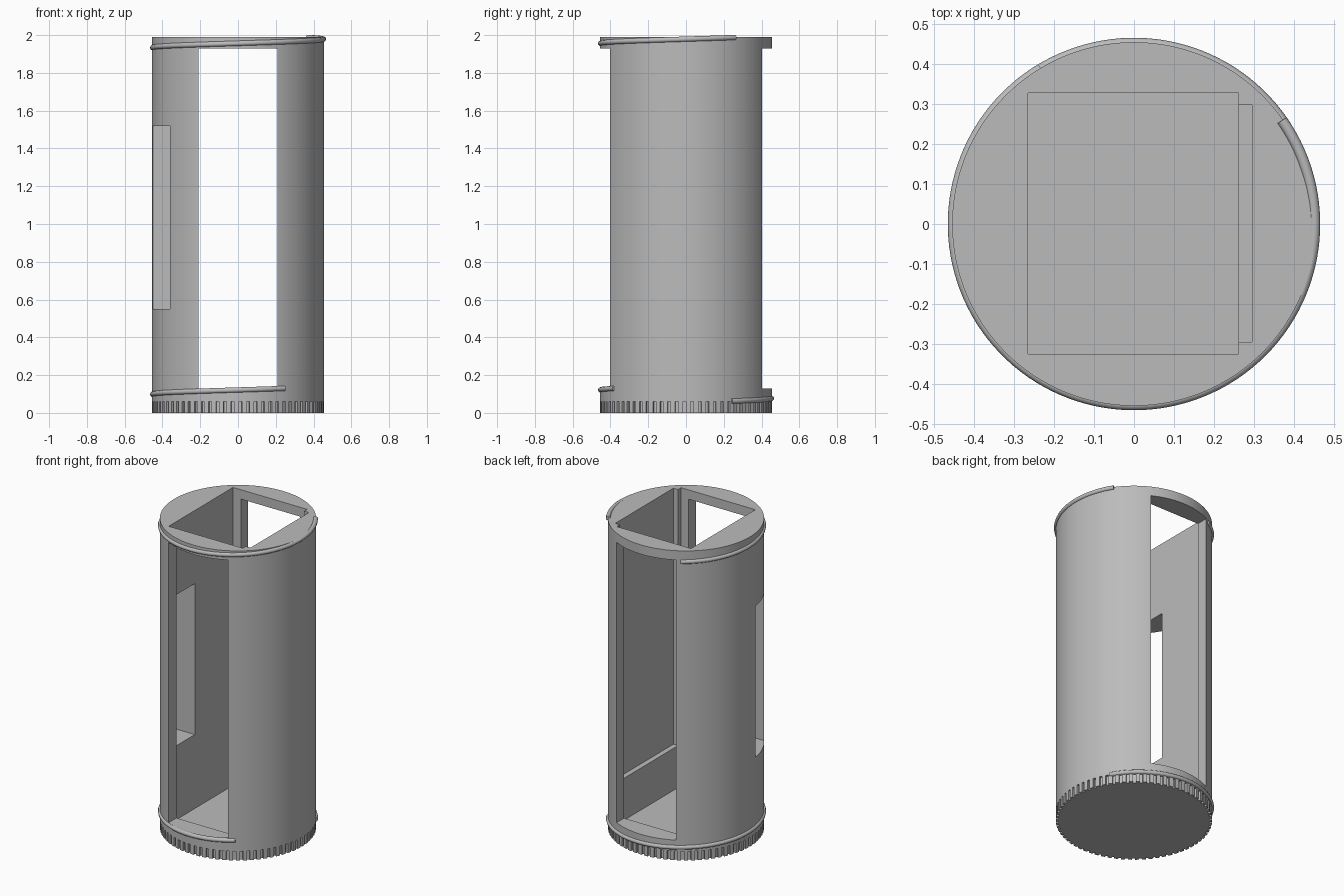
import bpy, bmesh
from math import sin, cos, radians, pi

R = 0.455        # body radius
TEETH = 70       # grip teeth round the base
RIM = 0.06       # height of the toothed base
TOP = 1.99

if "Cube" in bpy.data.objects:
    bpy.data.objects.remove(bpy.data.objects["Cube"], do_unlink=True)

grey = bpy.data.materials.new("plain_grey")
grey.use_nodes = True
grey.diffuse_color = (0.5, 0.5, 0.5, 1)
bsdf = next(n for n in grey.node_tree.nodes if n.type == 'BSDF_PRINCIPLED')
bsdf.inputs["Base Color"].default_value = grey.diffuse_color


def activate(ob):
    bpy.ops.object.select_all(action='DESELECT')
    ob.select_set(True)
    bpy.context.view_layer.objects.active = ob


def add_object(name, data):
    ob = bpy.data.objects.new(name, data)
    bpy.context.collection.objects.link(ob)
    data.materials.append(grey)
    return ob


def prism(name, outline, z0, z1):
    """Extrude a flat outline from z0 to z1."""
    bm = bmesh.new()
    face = bm.faces.new([bm.verts.new((x, y, z0)) for x, y in outline])
    up = bmesh.ops.extrude_face_region(bm, geom=[face])["geom"]
    for v in up:
        if isinstance(v, bmesh.types.BMVert):
            v.co.z = z1
    bmesh.ops.recalc_face_normals(bm, faces=bm.faces)
    mesh = bpy.data.meshes.new(name)
    bm.to_mesh(mesh)
    bm.free()
    return add_object(name, mesh)


def cut_box(target, x, y, z):
    """Cut a box given by its x, y and z ranges out of the target."""
    outline = [(x[0], y[0]), (x[1], y[0]), (x[1], y[1]), (x[0], y[1])]
    cutter = prism("cutter", outline, *z)
    cutter.hide_render = True
    mod = target.modifiers.new("cut", 'BOOLEAN')
    mod.operation = 'DIFFERENCE'
    mod.solver = 'EXACT'
    mod.object = cutter
    activate(target)
    bpy.ops.object.modifier_apply(modifier=mod.name)
    bpy.data.objects.remove(cutter, do_unlink=True)


def thread(name, start, end, z_start, rise=0.00025):
    """Round ridge winding up the body between two angles in degrees."""
    curve = bpy.data.curves.new(name, 'CURVE')
    curve.dimensions = '3D'
    curve.bevel_depth = 0.014
    curve.bevel_resolution = 3
    curve.use_fill_caps = True
    spline = curve.splines.new('POLY')
    steps = 96
    spline.points.add(steps)
    for i, p in enumerate(spline.points):
        turn = (end - start) * i / steps
        a = radians(start + turn)
        p.co = (0.452 * cos(a), 0.452 * sin(a), z_start + rise * turn, 1)
    ob = add_object(name, curve)
    activate(ob)
    bpy.ops.object.convert(target='MESH')
    bpy.ops.object.shade_smooth_by_angle(angle=radians(50))


# Main tube
circle = [(R * cos(2 * pi * i / 128), R * sin(2 * pi * i / 128)) for i in range(128)]
body = prism("body", circle, RIM, TOP)
cut_box(body, (-0.265, 0.262), (-0.325, 0.328), (0.075, 2.2))   # square well
cut_box(body, (0.2, 0.295), (-0.295, 0.298), (0.345, 2.2))      # shallow wall slot
cut_box(body, (-0.21, 0.21), (-0.6, 0.6), (0.13, 1.93))         # front and back windows
cut_box(body, (-0.6, -0.2), (-0.277, -0.06), (0.55, 1.52))      # side opening
activate(body)
bpy.ops.object.shade_smooth_by_angle(angle=radians(20))

# Toothed grip ring under the tube
gear = []
for i in range(TEETH):
    for part, radius in ((0, R), (0.3, R), (0.6, R), (0.6, R - 0.014), (1, R - 0.014)):
        a = 2 * pi * (i + part) / TEETH
        gear.append((radius * cos(a), radius * sin(a)))
prism("grip_ring", gear, 0, RIM)

# Winding ridges near both ends
thread("lower_thread", 32, 303, 0.062)
thread("upper_thread", 121, 395, 1.919)
